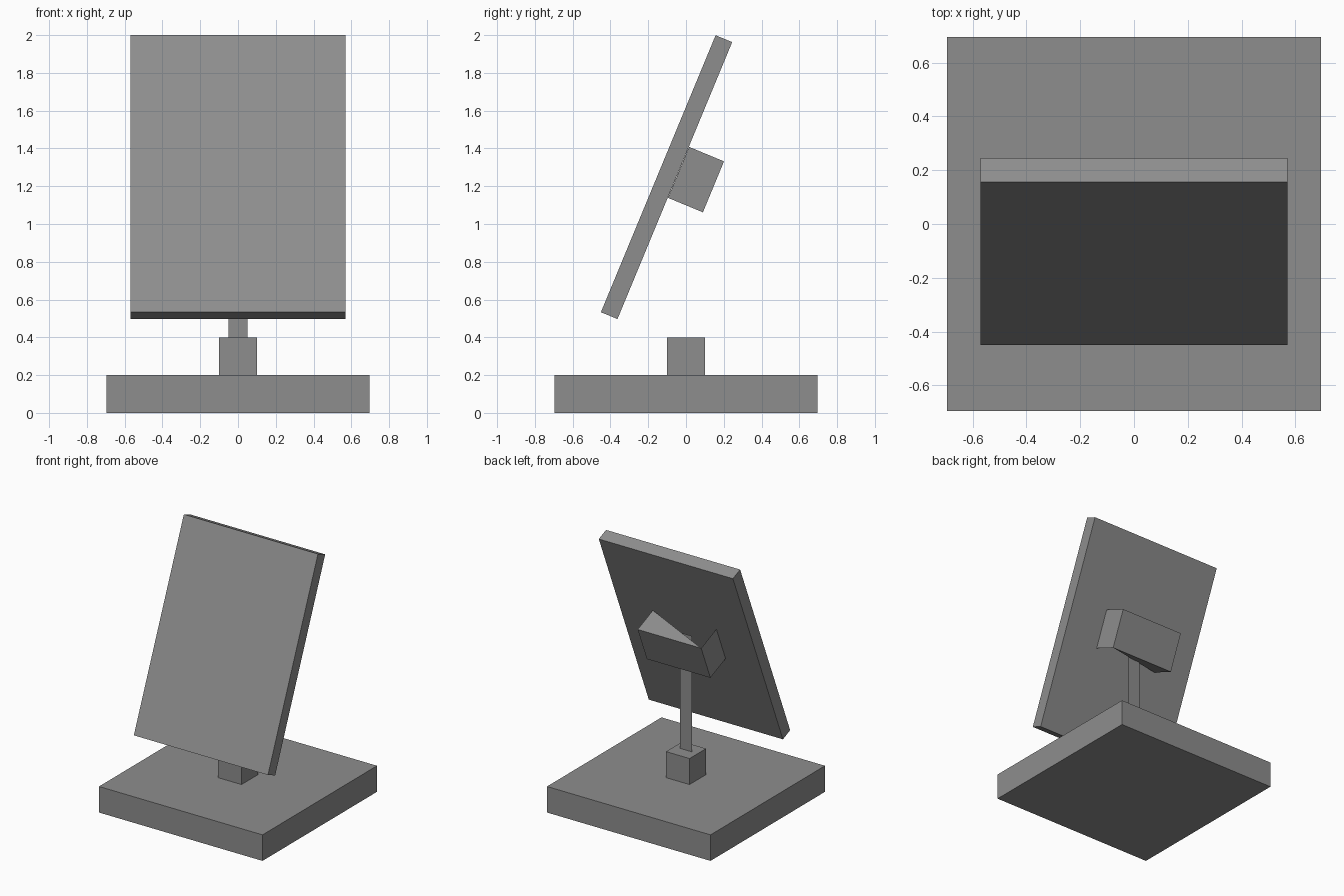
import bpy, bmesh, math

cube = bpy.data.objects.get("Cube")
if cube:
    bpy.data.objects.remove(cube, do_unlink=True)

GREY = (0.27, 0.27, 0.27, 1.0)
grey = bpy.data.materials.new("plain_grey")
grey.use_nodes = True
grey.diffuse_color = GREY
grey.node_tree.nodes["Principled BSDF"].inputs["Base Color"].default_value = GREY

TILT = math.radians(-22.5)


def add_object(name, bm, location, tilt=0.0):
    mesh = bpy.data.meshes.new(name)
    bm.to_mesh(mesh)
    bm.free()
    mesh.materials.append(grey)
    obj = bpy.data.objects.new(name, mesh)
    obj.location = location
    obj.rotation_euler.x = tilt
    bpy.context.collection.objects.link(obj)
    return obj


def box_mesh(size):
    bm = bmesh.new()
    bmesh.ops.create_cube(bm, size=1.0)
    bmesh.ops.scale(bm, vec=size, verts=bm.verts)
    return bm


# Square base and the socket block on it
add_object("base", box_mesh((1.39, 1.39, 0.2)), (0, 0, 0.1))
add_object("socket_block", box_mesh((0.2, 0.2, 0.2)), (0, 0, 0.3))

# Flat post, a single upright sheet
bm = bmesh.new()
bm.faces.new([bm.verts.new(p) for p in
              ((-0.05, 0, 0.4), (0.05, 0, 0.4), (0.05, 0, 1.29), (-0.05, 0, 1.29))])
add_object("post", bm, (0, 0, 0))

# Leaning panel
add_object("panel", box_mesh((1.14, 0.095, 1.587)), (0, -0.103, 1.248), TILT)

# Mount behind the panel: open toward it, with half-covered top and bottom
bm = box_mesh((0.54, 0.2, 0.292))
bm.normal_update()
open_faces = [f for f in bm.faces if abs(f.normal.z) > 0.9 or f.normal.y < -0.9]
bmesh.ops.delete(bm, geom=open_faces, context='FACES_ONLY')


def corner(sx, sy, sz):
    return next(v for v in bm.verts
                if v.co.x * sx > 0 and v.co.y * sy > 0 and v.co.z * sz > 0)


bm.faces.new((corner(1, -1, 1), corner(1, 1, 1), corner(-1, 1, 1)))
bm.faces.new((corner(-1, -1, -1), corner(-1, 1, -1), corner(1, 1, -1)))
add_object("rear_mount", bm, (0, 0.053, 1.235), TILT)
